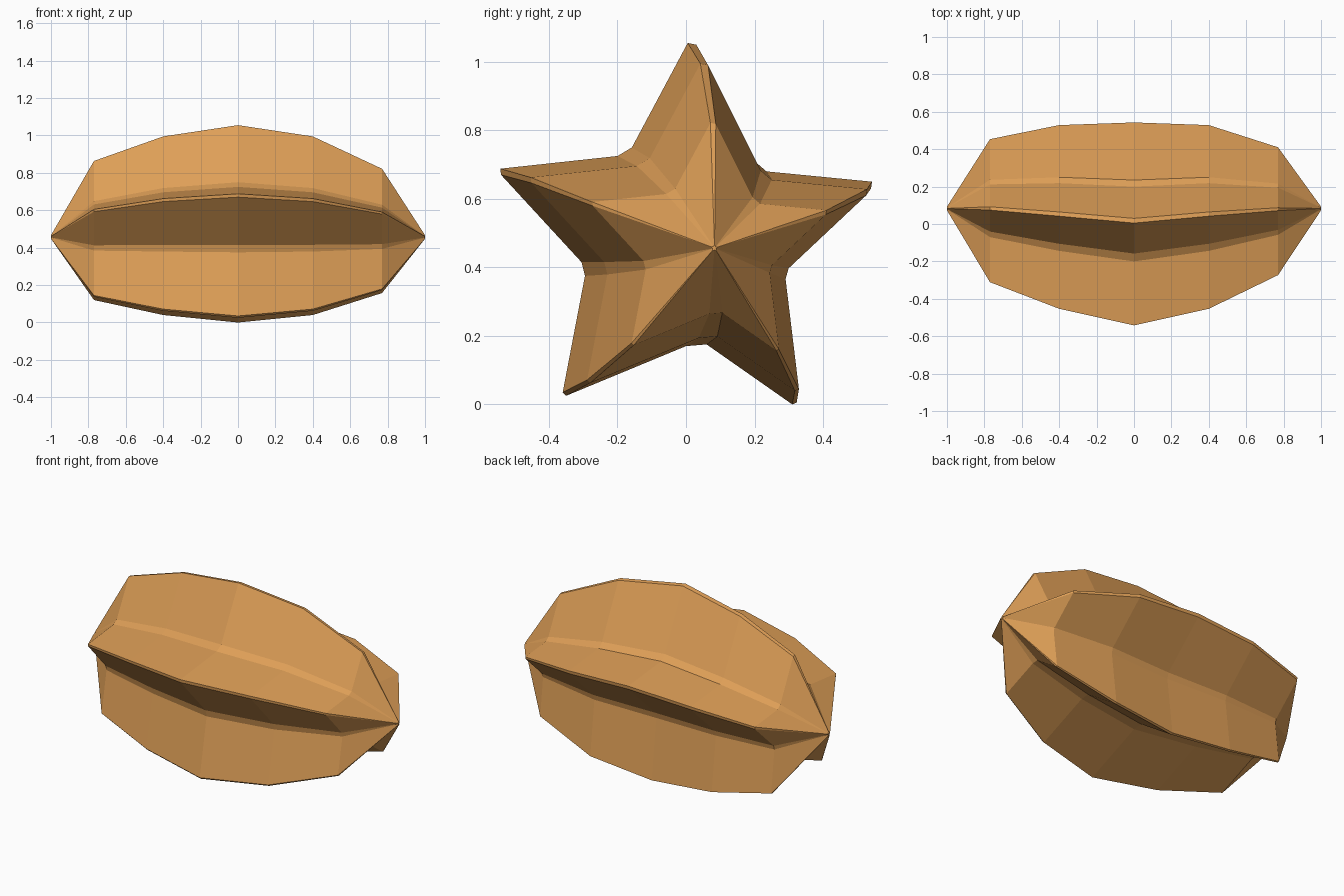
import bpy
import bmesh

cube = bpy.data.objects.get("Cube")
if cube:
    bpy.data.objects.remove(cube, do_unlink=True)

# Fruit skin colour
skin = bpy.data.materials.new("golden_orange_skin")
skin.use_nodes = True
colour = (0.73, 0.345, 0.095, 1.0)
skin.diffuse_color = colour
skin.node_tree.nodes["Principled BSDF"].inputs["Base Color"].default_value = colour

# Widest cross-section (y, z): blunt ridge pairs alternating with groove pairs
PROFILE = [
    (0.005, 1.055), (0.03, 1.05), (0.2, 0.71), (0.235, 0.68),
    (0.543, 0.65), (0.54, 0.63), (0.29, 0.395), (0.28, 0.36),
    (0.323, 0.005), (0.31, 0.0), (0.06, 0.175), (0.0, 0.17),
    (-0.35, 0.025), (-0.36, 0.035), (-0.295, 0.375), (-0.305, 0.415),
    (-0.54, 0.67), (-0.542, 0.688), (-0.2, 0.725), (-0.158, 0.75),
]
CENTRE_Y, CENTRE_Z = 0.003, 0.525

# Stations along the fruit: x, scale, centre y, centre z
STATIONS = [
    (-1.0, 0.018, 0.083, 0.457),
    (-0.77, 0.705, 0.073, 0.49),
    (-0.4, 0.905, 0.040, 0.515),
    (0.0, 1.0, 0.003, 0.525),
    (0.4, 0.905, 0.040, 0.515),
    (0.77, 0.63, 0.070, 0.488),
    (1.0, 0.018, 0.083, 0.457),
]

# Loft the star section along the bent, tapering body
bm = bmesh.new()
rings = []
for x, scale, cy, cz in STATIONS:
    rings.append([bm.verts.new((x, cy + scale * (y - CENTRE_Y), cz + scale * (z - CENTRE_Z)))
                  for y, z in PROFILE])
count = len(PROFILE)
for a, b in zip(rings, rings[1:]):
    for i in range(count):
        j = (i + 1) % count
        bm.faces.new((a[i], a[j], b[j], b[i]))

# Close the two tiny ends
bm.faces.new(rings[0])
bm.faces.new(rings[-1])
bmesh.ops.recalc_face_normals(bm, faces=bm.faces)

mesh = bpy.data.meshes.new("star_fruit")
bm.to_mesh(mesh)
bm.free()
mesh.materials.append(skin)
fruit = bpy.data.objects.new("star_fruit", mesh)
bpy.context.collection.objects.link(fruit)
